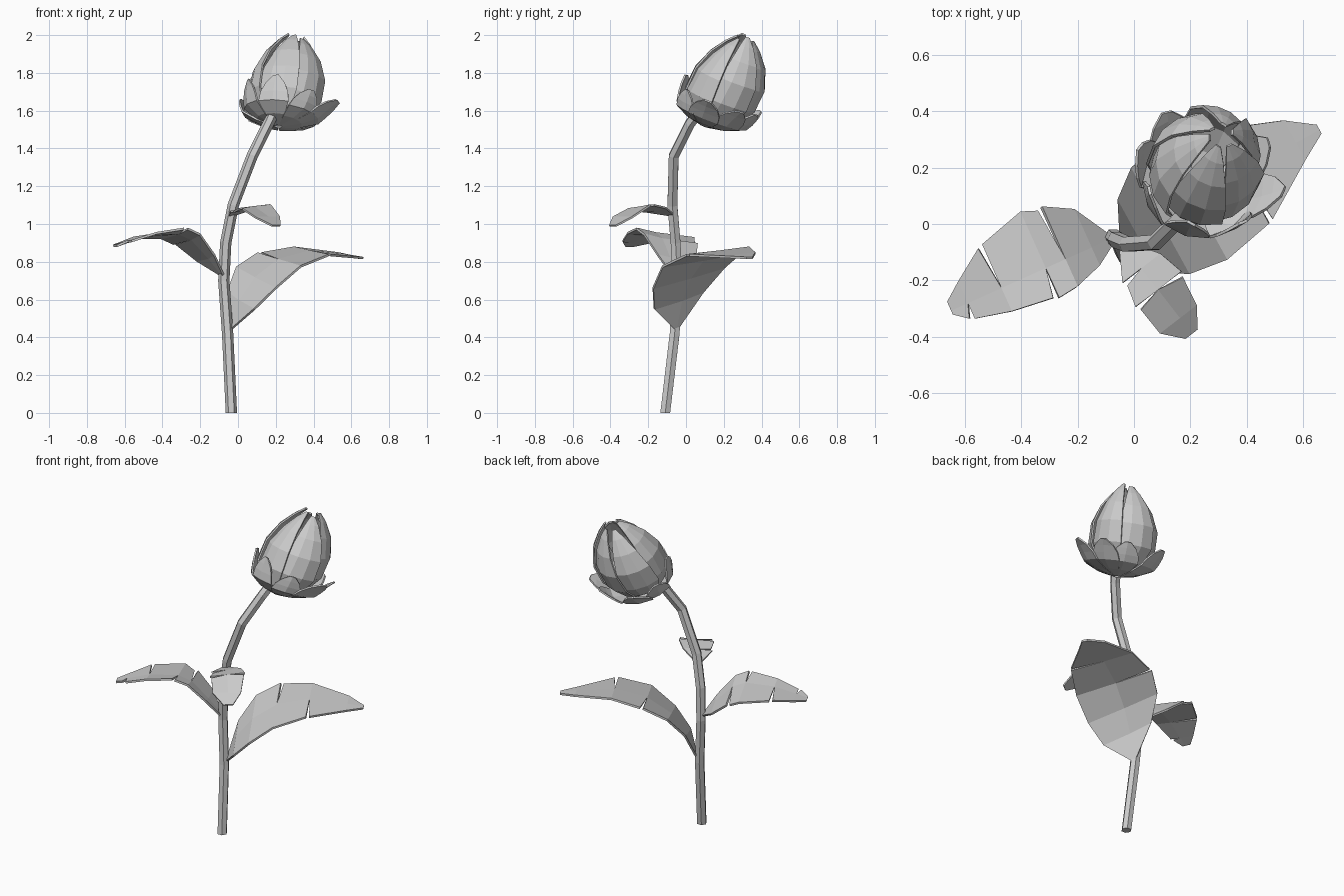
import bpy, bmesh
from math import sin, cos, pi, radians
from mathutils import Vector

if "Cube" in bpy.data.objects:
    bpy.data.objects.remove(bpy.data.objects["Cube"])

grey = bpy.data.materials.new("plain_grey")
grey.use_nodes = True
grey.diffuse_color = (0.6, 0.6, 0.6, 1)
grey.node_tree.nodes["Principled BSDF"].inputs["Base Color"].default_value = (0.6, 0.6, 0.6, 1)


def finish(name, bm, thickness=0):
    """Weld the faces, make the object and give thin sheets some thickness."""
    bmesh.ops.remove_doubles(bm, verts=bm.verts, dist=0.0005)
    bmesh.ops.recalc_face_normals(bm, faces=bm.faces)
    mesh = bpy.data.meshes.new(name)
    bm.to_mesh(mesh)
    bm.free()
    mesh.materials.append(grey)
    ob = bpy.data.objects.new(name, mesh)
    bpy.context.collection.objects.link(ob)
    if thickness:
        mod = ob.modifiers.new("thickness", 'SOLIDIFY')
        mod.thickness = thickness
        mod.offset = 0


def quad(bm, *points):
    bm.faces.new([bm.verts.new(p) for p in points])


# Stem: six-sided tube along a bent path
def stem(path, radius, sides=6):
    bm = bmesh.new()
    pts = [Vector(p) for p in path]
    rings = []
    for i, p in enumerate(pts):
        d = (pts[min(i + 1, len(pts) - 1)] - pts[max(i - 1, 0)]).normalized()
        if i == 0:
            d = Vector((0, 0, 1))
        q = Vector((0, 0, 1)).rotation_difference(d)
        rings.append([bm.verts.new(p + q @ Vector((radius * cos(radians(k * 360 / sides)),
                      radius * sin(radians(k * 360 / sides)), 0))) for k in range(sides)])
    for a, b in zip(rings, rings[1:]):
        for k in range(sides):
            n = (k + 1) % sides
            bm.faces.new((a[k], a[n], b[n], b[k]))
    bm.faces.new(rings[0][::-1])
    bm.faces.new(rings[-1])
    finish("stem", bm)


stem([(-0.035, -0.11, 0), (-0.055, -0.06, 0.42), (-0.075, -0.045, 0.7), (-0.065, -0.055, 0.9),
      (-0.025, -0.072, 1.1), (0.075, -0.065, 1.36), (0.16, 0.02, 1.53), (0.18, 0.05, 1.57)], 0.03)


# Leaves: stations of (distance, height, left width, right width, roll) with torn edge slits
def leaf(name, base, heading, stations, slits, thickness=0.012):
    bm = bmesh.new()
    along = Vector((heading[0], heading[1], 0)).normalized()
    left = Vector((-along.y, along.x, 0))

    def mid(i):
        d, z = stations[i][:2]
        return Vector((base[0], base[1], z)) + along * d

    def edge(i, side):
        width = stations[i][2 if side > 0 else 3]
        return mid(i) + side * (left * width + Vector((0, 0, stations[i][4])))

    for i in range(len(stations) - 1):
        for side in (1, -1):
            a, b = edge(i, side), edge(i + 1, side)
            if (i, side) in slits:
                a += along * 0.018 - left * side * 0.008
            quad(bm, mid(i), mid(i + 1), b, a)
    finish(name, bm, thickness)


leaf("large_leaf", (-0.04, -0.05), (0.87, 0.48),
     [(0, 0.45, 0.015, 0.015, 0.005), (0.055, 0.595, 0.13, 0.165, 0.045),
      (0.15, 0.715, 0.205, 0.225, 0.055), (0.29, 0.81, 0.225, 0.245, 0.035),
      (0.48, 0.855, 0.175, 0.205, 0.02), (0.7, 0.835, 0.09, 0.07, 0.01),
      (0.795, 0.82, 0.02, 0.015, 0)],
     [(4, -1), (3, 1)])
leaf("middle_leaf", (-0.085, -0.055), (-0.913, -0.41),
     [(0, 0.73, 0.02, 0.02, 0), (0.075, 0.82, 0.07, 0.15, 0.015), (0.175, 0.92, 0.105, 0.205, 0.025),
      (0.25, 0.95, 0.115, 0.22, 0.025), (0.42, 0.94, 0.09, 0.17, 0.012),
      (0.55, 0.905, 0.06, 0.085, 0.005), (0.615, 0.885, 0.015, 0.035, 0)],
     [(2, -1), (3, 1), (4, -1), (5, 1)])
leaf("small_leaf", (-0.04, -0.07), (0.61, -0.79),
     [(0, 1.045, 0.015, 0.015, 0), (0.11, 1.075, 0.085, 0.085, 0.01), (0.205, 1.09, 0.105, 0.1, 0.01),
      (0.33, 1.035, 0.075, 0.09, 0), (0.4, 0.99, 0.025, 0.03, 0)],
     [(1, -1), (2, -1), (2, 1)], 0.01)

# Flower head: petals and sepals stand around a leaning, slightly bowed axis
centre = Vector((0.213, 0.103, 1.525))
bow = Vector((0, 0.018, 0))
sway = Vector((0.075, 0.065, 0))
lean = Vector((0, 0, 1)).rotation_difference(Vector((0.06, 0.18, 0.475)))


def head_sheet(name, angle, profile, twist, flare=0, cols=3):
    """Curved sheet from rows of (height, radius, half angle)."""
    bm = bmesh.new()
    top = profile[-1][0]
    rows = []
    for h, r, half in profile:
        row = []
        for c in range(cols + 1):
            u = 2 * c / cols - 1
            t = radians(angle + half * u)
            rad = r + twist * u * min(1, r / 0.15) + flare * (h / top) ** 2
            row.append(centre + bow * sin(pi * h / 0.53) + sway * h
                       + lean @ Vector((rad * cos(t), rad * sin(t), h)))
        rows.append(row)
    for a, b in zip(rows, rows[1:]):
        for c in range(cols):
            quad(bm, a[c], a[c + 1], b[c + 1], b[c])
    finish(name, bm, 0.01)


petal = [(0.01, 0.05, 36), (0.06, 0.135, 36), (0.15, 0.185, 35), (0.27, 0.185, 32),
         (0.38, 0.142, 29), (0.46, 0.085, 25), (0.505, 0.04, 14)]
for k in range(6):
    scale = 1 - 0.025 * (k % 3)
    head_sheet(f"petal_{k + 1}", 15 + 60 * k,
               [(h * scale, r + 0.004 * (k % 2), w) for h, r, w in petal], 0.012)

# Sepals: shared shallow cup below, pointed tips above; (direction, flare)
sepal = [(-0.005, 0.02, 27), (0.02, 0.12, 27), (0.06, 0.195, 25), (0.1, 0.208, 21),
         (0.14, 0.215, 14), (0.175, 0.22, 4)]
for k, (angle, flare) in enumerate([(-52, 0.01), (-12, 0.075), (27, 0.05), (60, 0.02),
                                    (118, 0.04), (156, 0.02), (205, 0.0), (256, 0.0)]):
    stretch = 1.12 if flare < 0.01 else 0.85
    head_sheet(f"sepal_{k + 1}", angle,
               [(h * stretch, r, w) for h, r, w in sepal], 0.004, flare, 2)
